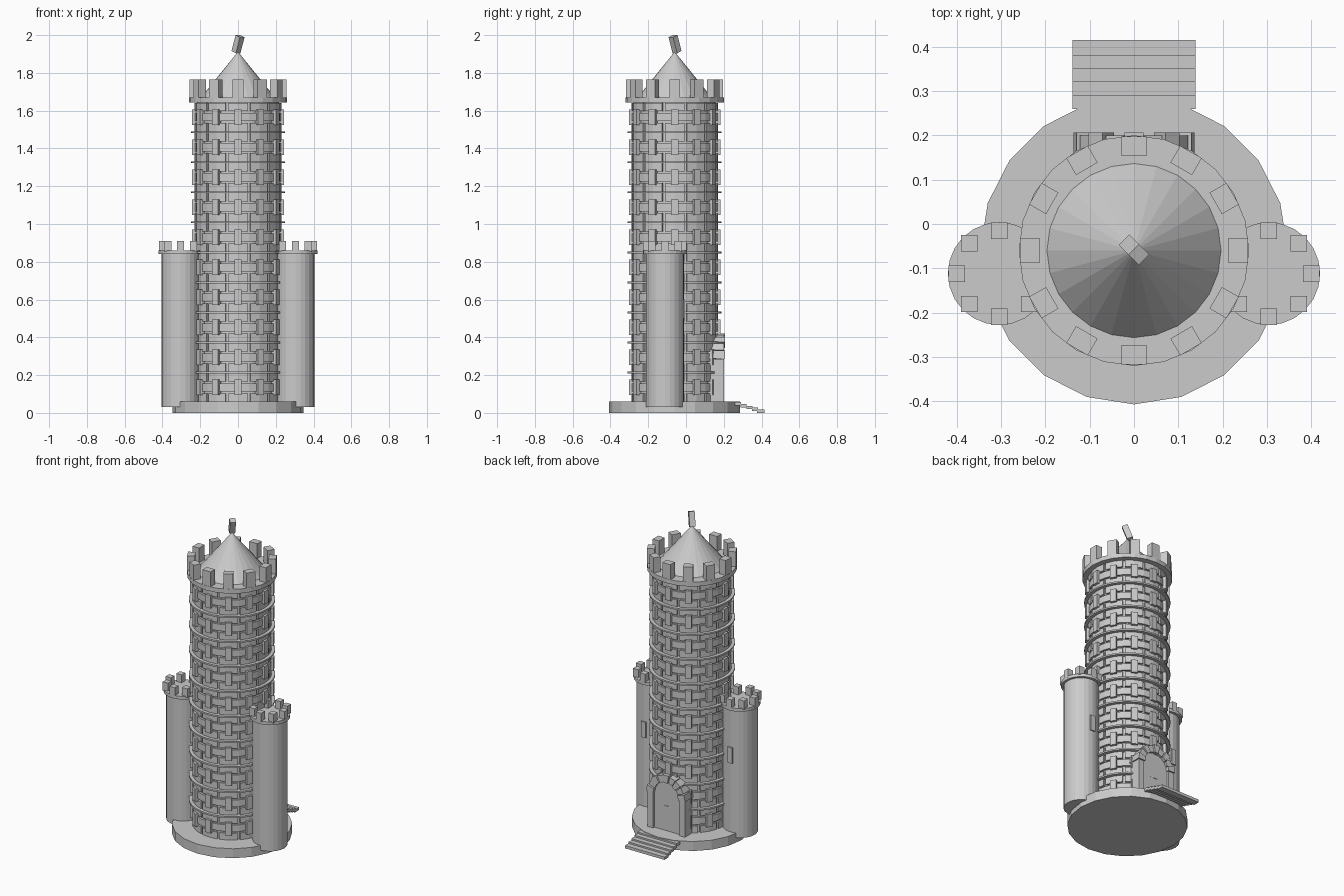
import bpy, bmesh, math
from mathutils import Matrix, Vector

if "Cube" in bpy.data.objects:
    bpy.data.objects.remove(bpy.data.objects["Cube"])

CY = -0.06                      # tower axis
stone = bpy.data.materials.new("grey stone")
stone.diffuse_color = (0.6, 0.6, 0.6, 1)
stone.use_nodes = True
stone.node_tree.nodes["Principled BSDF"].inputs["Base Color"].default_value = stone.diffuse_color


def finish(bm, name):
    bmesh.ops.recalc_face_normals(bm, faces=bm.faces)
    me = bpy.data.meshes.new(name)
    bm.to_mesh(me)
    bm.free()
    me.materials.append(stone)
    ob = bpy.data.objects.new(name, me)
    bpy.context.collection.objects.link(ob)
    return ob


def drum(bm, x, y, z0, z1, r0, r1, n):
    # first vertex points along +y
    m = Matrix.Translation((x, y, (z0 + z1) / 2)) @ Matrix.Rotation(math.pi / 2, 4, 'Z')
    bmesh.ops.create_cone(bm, cap_ends=True, segments=n, radius1=r0, radius2=r1,
                          depth=z1 - z0, matrix=m)


def box(bm, loc, size, rot=None):
    m = Matrix.Translation(loc) @ (rot or Matrix()) @ Matrix.Diagonal((*size, 1))
    bmesh.ops.create_cube(bm, size=1, matrix=m)


def wedge(bm, r0, r1, a0, a1, h0, h1, place, seg=2):
    # curved block: ring sector extruded from h0 to h1
    rings = []
    for i in range(seg + 1):
        a = a0 + (a1 - a0) * i / seg
        c, s = math.cos(a), math.sin(a)
        rings.append([bm.verts.new(place(r * c, r * s, h))
                      for r, h in ((r0, h0), (r1, h0), (r1, h1), (r0, h1))])
    for p, q in zip(rings, rings[1:]):
        for k in range(4):
            bm.faces.new((p[k], p[(k + 1) % 4], q[(k + 1) % 4], q[k]))
    bm.faces.new(rings[0])
    bm.faces.new(rings[-1][::-1])


def upright(x, y, h):
    return (x, y + CY, h)


def facing_back(x, z, h):
    return (x, h, z + 0.285)


# round plinth
bm = bmesh.new()
drum(bm, 0, CY, 0, 0.06, 0.347, 0.347, 20)
finish(bm, "plinth")

# tower core
bm = bmesh.new()
drum(bm, 0, CY, 0.05, 1.645, 0.217, 0.217, 36)
finish(bm, "tower_core")

# brick courses, tall blocks and thin rings in ten storeys
bricks, blocks, rings = bmesh.new(), bmesh.new(), bmesh.new()
STOREY = 0.159
step = math.radians(30)
for i in range(10):
    z = 0.055 + i * STOREY
    for row in range(3):
        zb = z + row * STOREY / 3
        for k in range(12):
            mid = step * (k + (0.5 if row == 1 else 0))
            half = step * 0.44
            wedge(bricks, 0.20, 0.229, mid - half, mid + half,
                  zb + 0.005, zb + STOREY / 3 - 0.005, upright)
    for k in range(12):
        rot = Matrix.Rotation(step * k, 4, 'Z')
        p = rot @ Vector((0.224, 0, 0))
        box(blocks, (p.x, p.y + CY, z + STOREY / 2), (0.038, 0.038, 0.082), rot)
    if i:
        drum(rings, 0, CY, z - 0.005, z + 0.005, 0.249, 0.249, 36)
finish(bricks, "bricks")
finish(blocks, "tall_blocks")
finish(rings, "storey_rings")

# parapet with twelve merlons
bm = bmesh.new()
drum(bm, 0, CY, 1.642, 1.67, 0.26, 0.26, 24)
finish(bm, "parapet")
bm = bmesh.new()
for k in range(12):
    rot = Matrix.Rotation(step * k, 4, 'Z')
    p = rot @ Vector((0.235, 0, 0))
    box(bm, (p.x, p.y + CY, 1.715), (0.044, 0.056, 0.1), rot)
finish(bm, "parapet_merlons")

# cone roof and leaning finial
bm = bmesh.new()
drum(bm, 0, CY, 1.668, 1.912, 0.198, 0.0, 24)
bmesh.ops.remove_doubles(bm, verts=bm.verts, dist=1e-5)
finish(bm, "cone_roof")
bm = bmesh.new()
lean = Matrix.Rotation(math.radians(-45), 4, 'Z') @ Matrix.Rotation(math.radians(20), 4, 'Y')
box(bm, (0, CY + 0.002, 1.952), (0.035, 0.034, 0.09), lean)
finish(bm, "finial")

# two side turrets
for side, label in ((-1, "left"), (1, "right")):
    x, y = 0.304 * side, -0.112
    bm = bmesh.new()
    drum(bm, x, y, 0.03, 0.842, 0.101, 0.101, 24)
    finish(bm, label + "_turret")
    bm = bmesh.new()
    drum(bm, x, y, 0.84, 0.86, 0.116, 0.116, 24)
    finish(bm, label + "_turret_cap")
    bm = bmesh.new()
    for k in range(8):
        a = k * math.pi / 4
        box(bm, (x + 0.096 * math.cos(a), y + 0.097 * math.sin(a), 0.882),
            (0.037, 0.037, 0.056))
    finish(bm, label + "_turret_merlons")
    bm = bmesh.new()
    box(bm, (x, y + 0.098, 0.55), (0.032, 0.02, 0.1))
    finish(bm, label + "_turret_window")

# doorway: jambs, arch stones, door panel
bm = bmesh.new()
for s in (-1, 1):
    box(bm, (0.112 * s, 0.165, 0.172), (0.04, 0.07, 0.226))
finish(bm, "door_jambs")
bm = bmesh.new()
N = 9
for k in range(N):
    a0 = math.pi * k / N
    a1 = math.pi * (k + 1) / N
    wedge(bm, 0.088, 0.137 if k % 2 == 0 else 0.131, a0 + 0.02, a1 - 0.02,
          0.12, 0.206 if k % 2 == 0 else 0.2, facing_back, 1)
finish(bm, "door_arch")
bm = bmesh.new()
outline = [(-0.094, 0.06), (0.094, 0.06)]
outline += [(0.092 * math.cos(math.pi * k / 12), 0.285 + 0.092 * math.sin(math.pi * k / 12))
            for k in range(13)]
face = bm.faces.new([bm.verts.new((x, 0.186, z)) for x, z in outline])
ext = bmesh.ops.extrude_face_region(bm, geom=[face])
for v in ext["geom"]:
    if isinstance(v, bmesh.types.BMVert):
        v.co.y = 0.13
finish(bm, "door")

# entrance steps
bm = bmesh.new()
for k in range(5):
    box(bm, (0, 0.275 + 0.03 * k, 0.048 - 0.0097 * k), (0.277, 0.032 if k < 4 else 0.04, 0.018))
finish(bm, "entrance_steps")
